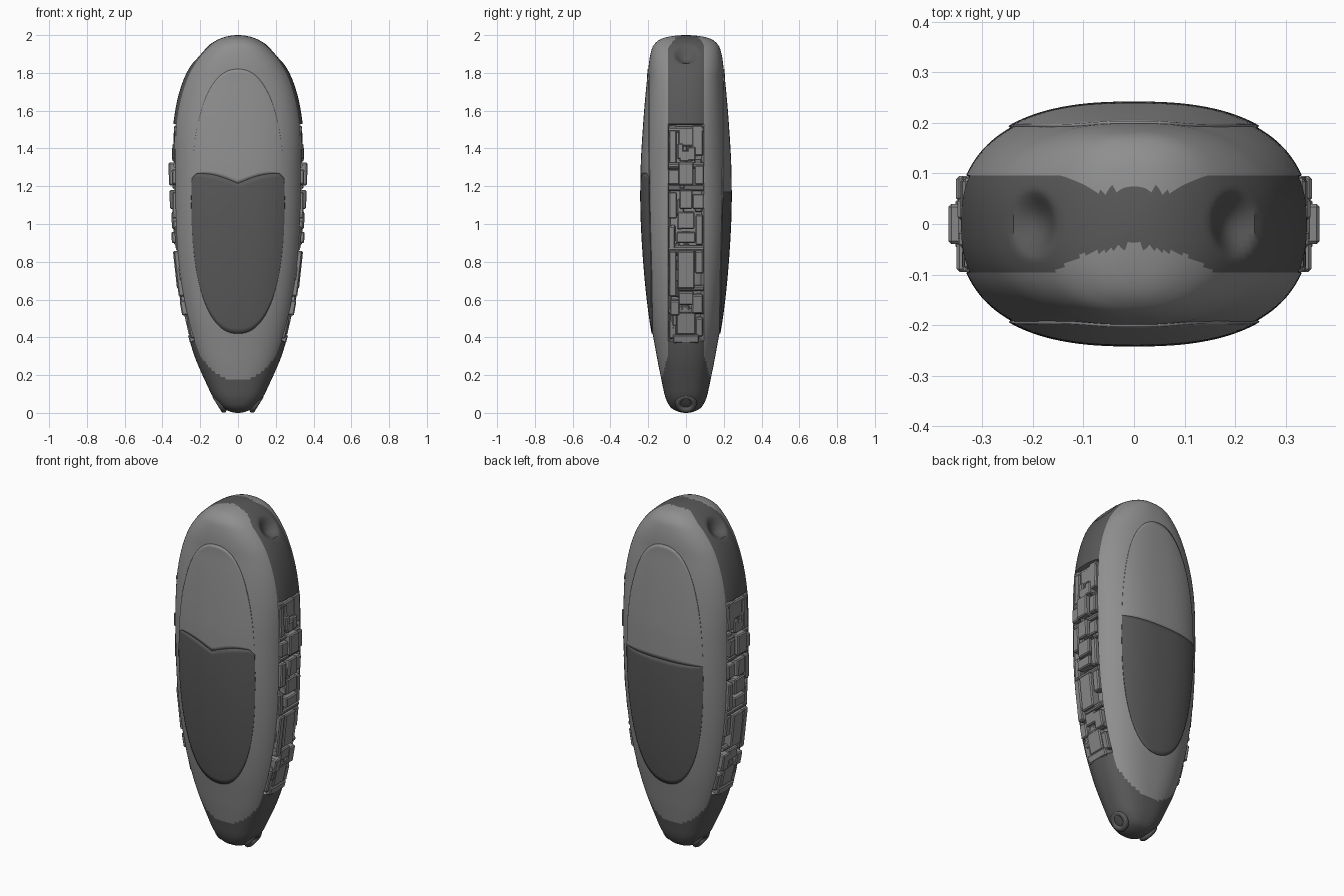
import bpy, bmesh, math, random
from mathutils import Vector, Matrix

if "Cube" in bpy.data.objects:
    bpy.data.objects.remove(bpy.data.objects["Cube"])

random.seed(4)
N = 2.5            # superellipse exponent of the cross-section
BAND = 0.096       # half width of the side band
Z0, Z1 = 0.38, 1.53  # side channel


def material(name, v):
    m = bpy.data.materials.new(name)
    m.diffuse_color = (v, v * 1.02, v, 1)
    m.use_nodes = True
    m.node_tree.nodes["Principled BSDF"].inputs["Base Color"].default_value = m.diffuse_color
    return m


LIGHT = material("light grey", 0.27)
DARK = material("dark grey", 0.098)
MID = material("machinery grey", 0.24)

# height, half width, half depth
PROFILE = [(0.02, .07, .07), (.06, .115, .10), (.15, .165, .125), (.3, .23, .155),
           (.5, .285, .19), (.8, .33, .222), (1.1, .345, .237), (1.3, .347, .235),
           (1.53, .342, .222), (1.7, .31, .208), (1.8, .272, .2), (1.9, .203, .188),
           (1.96, .135, .16), (1.99, .07, .10)]


def size(z):
    """Half width and half depth at height z."""
    s = math.sqrt(max(z * (2 - z), 0))
    P = [(p[0], p[1] / math.sqrt(p[0] * (2 - p[0])), p[2] / math.sqrt(p[0] * (2 - p[0]))) for p in PROFILE]
    if z <= P[0][0]:
        return s * P[0][1], s * P[0][2]
    if z >= P[-1][0]:
        return s * P[-1][1], s * P[-1][2]
    i = max(k for k in range(len(P) - 1) if P[k][0] <= z)
    a, b = P[i], P[i + 1]
    c, d = P[max(i - 1, 0)], P[min(i + 2, len(P) - 1)]
    h = b[0] - a[0]
    t = (z - a[0]) / h
    out = []
    for k in (1, 2):
        ma = (b[k] - c[k]) / (b[0] - c[0]) * h
        mb = (d[k] - a[k]) / (d[0] - a[0]) * h
        out.append(s * ((2*t**3 - 3*t*t + 1) * a[k] + (t**3 - 2*t*t + t) * ma
                        + (3*t*t - 2*t**3) * b[k] + (t**3 - t*t) * mb))
    return out


def depth_at(x, z):
    w, d = size(z)
    return d * max(1 - min(abs(x) / w, 1) ** N, 0) ** (1 / N)


def finish(bm, name, mats, smooth=True):
    me = bpy.data.meshes.new(name)
    bm.to_mesh(me)
    bm.free()
    ob = bpy.data.objects.new(name, me)
    bpy.context.collection.objects.link(ob)
    for m in mats:
        me.materials.append(m)
    if smooth:
        bpy.ops.object.select_all(action='DESELECT')
        ob.select_set(True)
        bpy.context.view_layer.objects.active = ob
        bpy.ops.object.shade_smooth_by_angle(angle=math.radians(35))
    return ob


# Shell: stacked superellipse rings
SEG, RINGS = 128, 120
bm = bmesh.new()
rings = []
for r in range(1, RINGS):
    z = 1 - math.cos(math.pi * r / RINGS)
    w, d = size(z)
    ring = []
    for k in range(SEG):
        a = 2 * math.pi * k / SEG
        c, s = math.cos(a), math.sin(a)
        ring.append(bm.verts.new((math.copysign(abs(c) ** (2 / N), c) * w,
                                  math.copysign(abs(s) ** (2 / N), s) * d, z)))
    rings.append(ring)
low, high = bm.verts.new((0, 0, 0)), bm.verts.new((0, 0, 2))
for k in range(SEG):
    j = (k + 1) % SEG
    bm.faces.new((low, rings[0][j], rings[0][k]))
    bm.faces.new((high, rings[-1][k], rings[-1][j]))
    for a, b in zip(rings, rings[1:]):
        bm.faces.new((a[k], a[j], b[j], b[k]))
# clean colour and channel edges
for co, no in (((0, BAND, 0), (0, 1, 0)), ((0, -BAND, 0), (0, 1, 0)),
               ((0, 0, Z0), (0, 0, 1)), ((0, 0, Z1), (0, 0, 1))):
    bmesh.ops.bisect_plane(bm, geom=bm.verts[:] + bm.edges[:] + bm.faces[:],
                           dist=1e-5, plane_co=co, plane_no=no)


def shell_colour(c):
    x, y, z = abs(c.x), c.y, c.z
    if z < 0.17 + 0.2 * (x / 0.25) ** 2:
        return 1
    edge = BAND
    if z > 1.8 and x < 0.16:     # wavy edge over the crown
        wave = math.cos(math.pi * x / 0.07)
        fade = min(1, (0.16 - x) / 0.08)
        edge -= fade * ((0.025 - 0.008 * wave) if y > 0 else (0.048 + 0.006 * wave))
    return 1 if abs(y) < edge and (z < Z0 or z > Z1 or x < 0.15) else 0


channel = []
for f in bm.faces:
    c = f.calc_center_median()
    f.material_index = shell_colour(c)
    if abs(c.y) < BAND and Z0 < c.z < Z1:
        f.material_index = 2
        channel.append(f)
bmesh.ops.inset_region(bm, faces=channel, thickness=0.002, depth=-0.035, use_even_offset=True)
# two dimples in the crown
for v in bm.verts:
    for s in (-1, 1):
        q = (v.co - Vector((0.2 * s, 0, 1.9))).length / 0.07
        if q < 1:
            v.co += Vector((-0.5 * s, 0, -0.85)) * 0.04 * (1 - q * q) ** 1.5
finish(bm, "shell", [LIGHT, DARK, MID])

# Front and back oval panels, wrapped on the shell in a dark and a light part
HW, HH, ZC, PN = 0.245, 0.7, 1.12, 2.3


def panel(name, side, lower, mat, seam):
    bm = bmesh.new()
    cols, rows = 40, 30
    grid = []
    for i in range(cols + 1):
        u = math.sin((i / cols - 0.5) * math.pi * 0.995)
        x = u * HW
        half = HH * (1 - abs(u) ** PN) ** (1 / PN)
        top = min(seam(x), ZC + half)
        a, b = (ZC - half, top) if lower else (top, ZC + half)
        col = []
        for j in range(rows + 1):
            z = a + (b - a) * j / rows
            col.append(bm.verts.new((x, side * (depth_at(x, z) + 0.001), z)))
        grid.append(col)
    for i in range(cols):
        for j in range(rows):
            q = [grid[i][j], grid[i + 1][j], grid[i + 1][j + 1], grid[i][j + 1]]
            bm.faces.new(q if side < 0 else q[::-1])
    bmesh.ops.remove_doubles(bm, verts=bm.verts[:], dist=1e-5)
    ob = finish(bm, name, [mat])
    mod = ob.modifiers.new("thickness", 'SOLIDIFY')
    mod.thickness = 0.008
    mod.offset = 0


def front_seam(x):
    return 1.215 + 0.052 * math.sin(min(abs(x) / 0.19, 1) * math.pi / 2) - 6 * max(abs(x) - 0.215, 0) ** 1.5


def back_seam(x):
    return 1.17


for side, word, seam in ((-1, "front", front_seam), (1, "back", back_seam)):
    panel(word + "_lower_panel", side, True, DARK, seam)
    panel(word + "_upper_panel", side, False, LIGHT, seam)

# Machinery blocks in the side channels: y, z, half y, half z, rise above the shell
BLOCKS = [(0, 1.46, .04, .05, -.008), (.06, 1.44, .03, .08, -.006), (-.07, 1.42, .02, .1, -.01),
          (0, 1.36, .035, .03, .0), (0, 1.265, .04, .06, .02), (.07, 1.26, .025, .05, .005),
          (-.065, 1.25, .03, .04, .004), (0, 1.13, .035, .05, .016), (-.07, 1.1, .022, .07, .002),
          (.065, 1.12, .03, .04, -.002), (0, 1.02, .045, .045, .008), (.07, .97, .02, .08, .0),
          (0, .93, .05, .03, .012), (-.075, .93, .018, .06, -.005), (0, .76, .045, .1, .008),
          (.07, .8, .022, .06, -.004), (-.07, .74, .02, .12, .004), (0, .61, .04, .035, .0),
          (.06, .58, .03, .05, .002), (-.06, .56, .025, .04, .006), (0, .48, .05, .06, -.006),
          (.07, .46, .02, .05, -.012), (-.07, .45, .02, .05, -.012), (0, .4, .07, .022, .0)]


def block(bm, side, y, z, hy, hz, rise):
    w0, w1 = size(z - hz)[0], size(z + hz)[0]
    w = size(z)[0] + rise
    lean = math.atan2(w1 - w0, 2 * hz)
    g = bmesh.ops.create_cube(bm, size=1)
    M = (Matrix.Translation((side * (w - 0.035), y, z)) @ Matrix.Rotation(side * lean, 4, 'Y')
         @ Matrix.Diagonal((0.07, 2 * hy, 2 * hz, 1)))
    bmesh.ops.transform(bm, matrix=M, verts=g['verts'])
    edges = list({e for v in g['verts'] for e in v.link_edges})
    bmesh.ops.bevel(bm, geom=edges, offset=0.006, segments=1, affect='EDGES')


extras = [(random.uniform(-.075, .075), random.uniform(.44, 1.48), random.uniform(.01, .022),
           random.uniform(.012, .045), random.uniform(-.02, .002)) for _ in range(30)]
for side, word in ((-1, "left"), (1, "right")):
    bm = bmesh.new()
    for b in BLOCKS + extras:
        block(bm, side, *b)
    # cross pipes
    for z in (1.5, 1.31, 1.19, .87, .66, .54):
        M = Matrix.Translation((side * (size(z)[0] - 0.022), 0, z)) @ Matrix.Rotation(math.pi / 2, 4, 'X')
        bmesh.ops.create_cone(bm, cap_ends=True, segments=10, radius1=.016, radius2=.016,
                              depth=.185, matrix=M)
    finish(bm, word + "_machinery", [MID], smooth=False)

    # Ring port at the foot
    bpy.ops.mesh.primitive_torus_add(major_radius=.042, minor_radius=.016, major_segments=24,
                                     minor_segments=10, location=(side * .098, 0, .052),
                                     rotation=(0, side * math.radians(122), 0))
    port = bpy.context.object
    port.name = word + "_foot_port"
    port.data.materials.append(DARK)
    bpy.ops.object.shade_smooth_by_angle(angle=math.radians(40))
